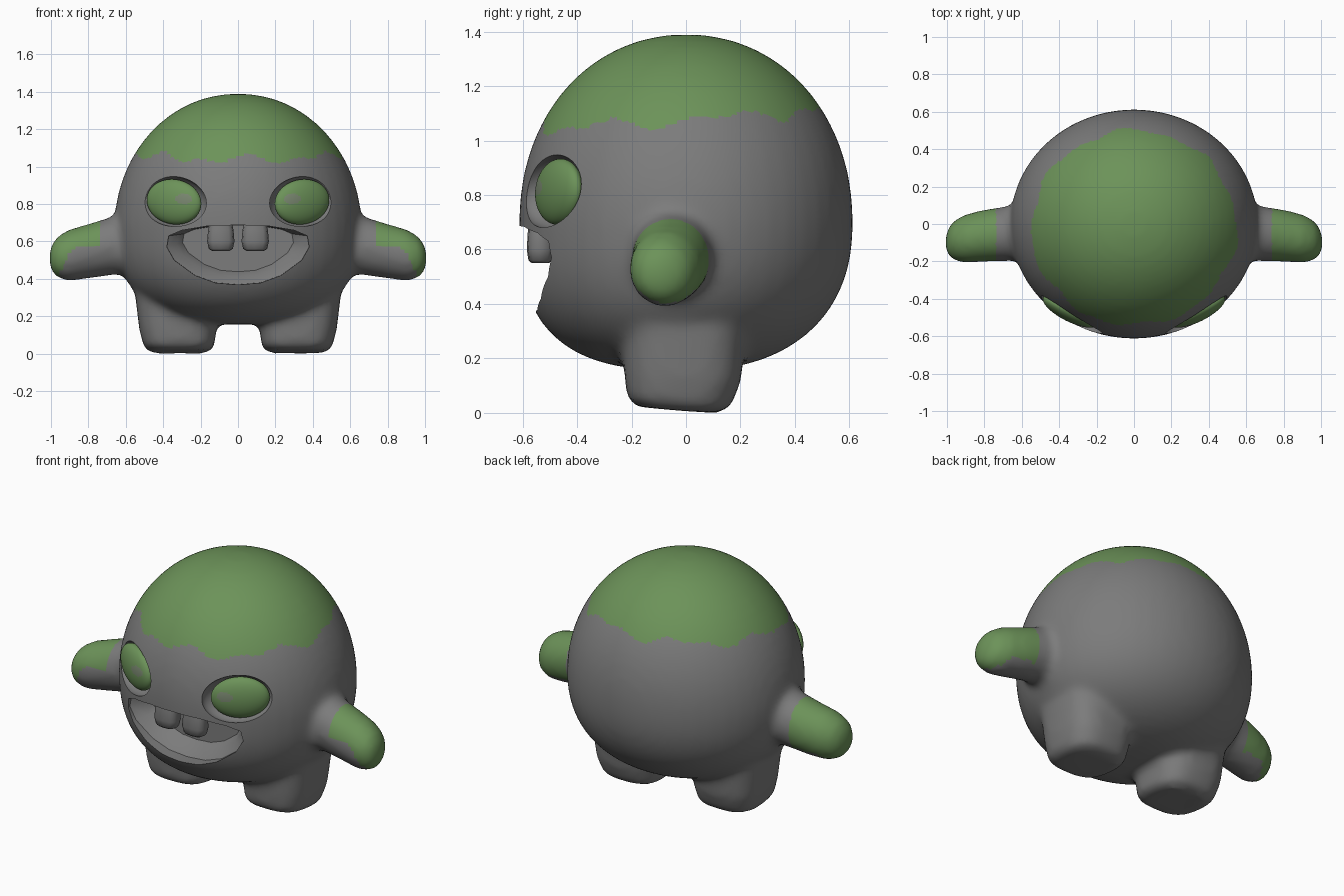
import bpy, bmesh, math
from mathutils import Matrix

cube = bpy.data.objects.get("Cube")
if cube:
    bpy.data.objects.remove(cube)


def material(name, colour):
    m = bpy.data.materials.new(name)
    m.use_nodes = True
    m.diffuse_color = (*colour, 1)
    m.node_tree.nodes["Principled BSDF"].inputs["Base Color"].default_value = (*colour, 1)
    return m


GREY = material("grey skin", (0.2, 0.2, 0.2))
GREEN = material("moss green", (0.15, 0.29, 0.1))
PUPIL = material("dull pupil", (0.19, 0.24, 0.16))


def make(name, bm, mats, angle=40):
    bmesh.ops.recalc_face_normals(bm, faces=bm.faces)
    mesh = bpy.data.meshes.new(name)
    bm.to_mesh(mesh)
    bm.free()
    for m in mats:
        mesh.materials.append(m)
    ob = bpy.data.objects.new(name, mesh)
    bpy.context.collection.objects.link(ob)
    smooth(ob, angle)
    return ob


def smooth(ob, angle):
    bpy.ops.object.select_all(action='DESELECT')
    ob.select_set(True)
    bpy.context.view_layer.objects.active = ob
    bpy.ops.object.shade_smooth_by_angle(angle=math.radians(angle))


def bake(ob):
    """Replace the mesh by its modified result."""
    bpy.context.view_layer.update()
    graph = bpy.context.evaluated_depsgraph_get()
    mesh = bpy.data.meshes.new_from_object(ob.evaluated_get(graph))
    ob.modifiers.clear()
    ob.data = mesh


def loft(bm, rings):
    """Skin a list of equal point rings and cap both ends."""
    loops = [[bm.verts.new(p) for p in ring] for ring in rings]
    n = len(loops[0])
    for a, b in zip(loops, loops[1:]):
        for i in range(n):
            bm.faces.new((a[i], a[(i + 1) % n], b[(i + 1) % n], b[i]))
    bm.faces.new(loops[0][::-1])
    bm.faces.new(loops[-1])


def power(v, e):
    return math.copysign(abs(v) ** e, v)


ANGLES = [2 * math.pi * i / 24 for i in range(24)]

# Body: round on top, fuller underneath, fullest at the chin
bm = bmesh.new()
bmesh.ops.create_uvsphere(bm, u_segments=48, v_segments=32, radius=1)
for v in bm.verts:
    x, y, z = v.co
    flat = math.hypot(x, y)
    if flat > 1e-4:
        e = 2.08 if z > 0 else 2.55 - 0.25 * y / flat
        k = (1 - abs(z) ** e) ** (1 / e) / flat
        x, y = x * k, y * k
    v.co = (0.662 * x * (1 - 0.05 * max(z, 0)), 0.613 * y, 0.7 + z * (0.69 if z > 0 else 0.545))

for side in (-1, 1):
    # Arms: x, centre y, centre z, half depth, half height
    sections = [(0.4, -0.04, 0.59, 0.155, 0.185), (0.66, -0.05, 0.58, 0.148, 0.158),
                (0.8, -0.062, 0.548, 0.14, 0.147), (0.91, -0.08, 0.525, 0.13, 0.138),
                (0.975, -0.09, 0.515, 0.1, 0.105), (1.008, -0.1, 0.51, 0.045, 0.05)]
    loft(bm, [[(side * x, cy + ry * math.cos(a), cz + rz * math.sin(a)) for a in ANGLES]
              for x, cy, cz, ry, rz in sections])
    # Legs: z, centre x, half width, centre y, half depth; soles rise towards the toes
    sections = [(0, 0.315, 0.15, -0.03, 0.155), (0.025, 0.315, 0.188, -0.025, 0.192),
                (0.12, 0.322, 0.206, -0.012, 0.215), (0.3, 0.325, 0.225, -0.01, 0.23),
                (0.5, 0.3, 0.2, -0.01, 0.2)]
    for_leg = []
    for z, cx, rx, cy, ry in sections:
        ring = [(cx + rx * power(math.cos(a), 0.7), cy + ry * power(math.sin(a), 0.7))
                for a in ANGLES]
        for_leg.append([(side * x, y, z + 0.1 * max(0, 0.05 - y)) for x, y in ring])
    loft(bm, for_leg)

body = make("body", bm, [GREY])
remesh = body.modifiers.new("Blend", 'REMESH')
remesh.mode = 'VOXEL'
remesh.voxel_size = 0.022
relax = body.modifiers.new("Relax", 'SMOOTH')
relax.factor = 0.5
relax.iterations = 10
bake(body)

# Mouth cutter: wide grin, its floor sloping up to the lower lip
half = [(0, 0.688), (0.16, 0.683), (0.3, 0.66), (0.37, 0.63), (0.38, 0.57),
        (0.34, 0.5), (0.23, 0.42), (0.12, 0.38), (0, 0.37)]
outline = half + [(-x, z) for x, z in half[-2:0:-1]]
bm = bmesh.new()
loft(bm, [[(x * s, y, 0.68 + (z - 0.68) * s) for x, z in outline]
          for y, s in ((-0.8, 1.02), (-0.48, 1), (-0.44, 0.86), (-0.39, 0.78))])
cutters = [make("mouth_cutter", bm, [GREY])]


def ellipsoid(side, centre, size):
    """Ellipsoid turned to follow the side of the face."""
    x, y, z = centre
    frame = (Matrix.Translation((side * x, y, z)) @ Matrix.Rotation(side * math.radians(27), 4, 'Z')
             @ Matrix.Rotation(side * math.radians(-8), 4, 'Y'))
    b = bmesh.new()
    bmesh.ops.create_uvsphere(b, u_segments=64, v_segments=40, radius=1,
                              matrix=frame @ Matrix.Diagonal((*size, 1)))
    return b


for side, label in ((-1, "right"), (1, "left")):
    # Eye sockets and eyeballs, the pupil picked out on the eyeball's front
    cutters.append(make(label + "_socket_cutter",
                        ellipsoid(side, (0.347, -0.5, 0.815), (0.198, 0.1, 0.135)), [GREY]))
    bm = ellipsoid(side, (0.342, -0.466, 0.812), (0.162, 0.055, 0.12))
    for face in bm.faces:
        x, y, z = face.calc_center_median()
        spot = math.hypot((abs(x) - 0.29) / 0.043, (z - 0.827) / 0.028)
        face.material_index = int(spot < 1 and face.normal.y < 0)
    make(label + "_eye", bm, [GREEN, PUPIL])
    # Teeth
    bm = bmesh.new()
    rings = [(0.55, 0.045), (0.56, 0.062), (0.6, 0.071), (0.66, 0.066), (0.72, 0.055)]
    loft(bm, [[(side * 0.092 + r * 1.03 * power(math.cos(a), 0.7),
                -0.535 + r * 0.7 * power(math.sin(a), 0.7), z) for a in ANGLES[::2]]
              for z, r in rings])
    make(label + "_tooth", bm, [GREY], 50)

for cutter in cutters:
    cut = body.modifiers.new("Cut", 'BOOLEAN')
    cut.operation = 'DIFFERENCE'
    cut.solver = 'EXACT'
    cut.object = cutter
bake(body)
for cutter in cutters:
    cutter.hide_render = True
    cutter.hide_set(True)

# Moss patches on the crown and the hands
body.data.materials.clear()
for m in (GREY, GREEN):
    body.data.materials.append(m)
for face in body.data.polygons:
    x, y, z = face.center
    turn = math.atan2(x, -y)
    edge = 1.075 + 0.065 * y + 0.015 * math.sin(7 * turn + 1) + 0.012 * math.sin(13 * turn)
    hand = 0.51 - 0.5 * (y + 0.07) - 1.5 * max(0, abs(x) - 0.87)
    face.material_index = int(z > edge or (abs(x) > 0.74 and z > hand))
smooth(body, 40)
